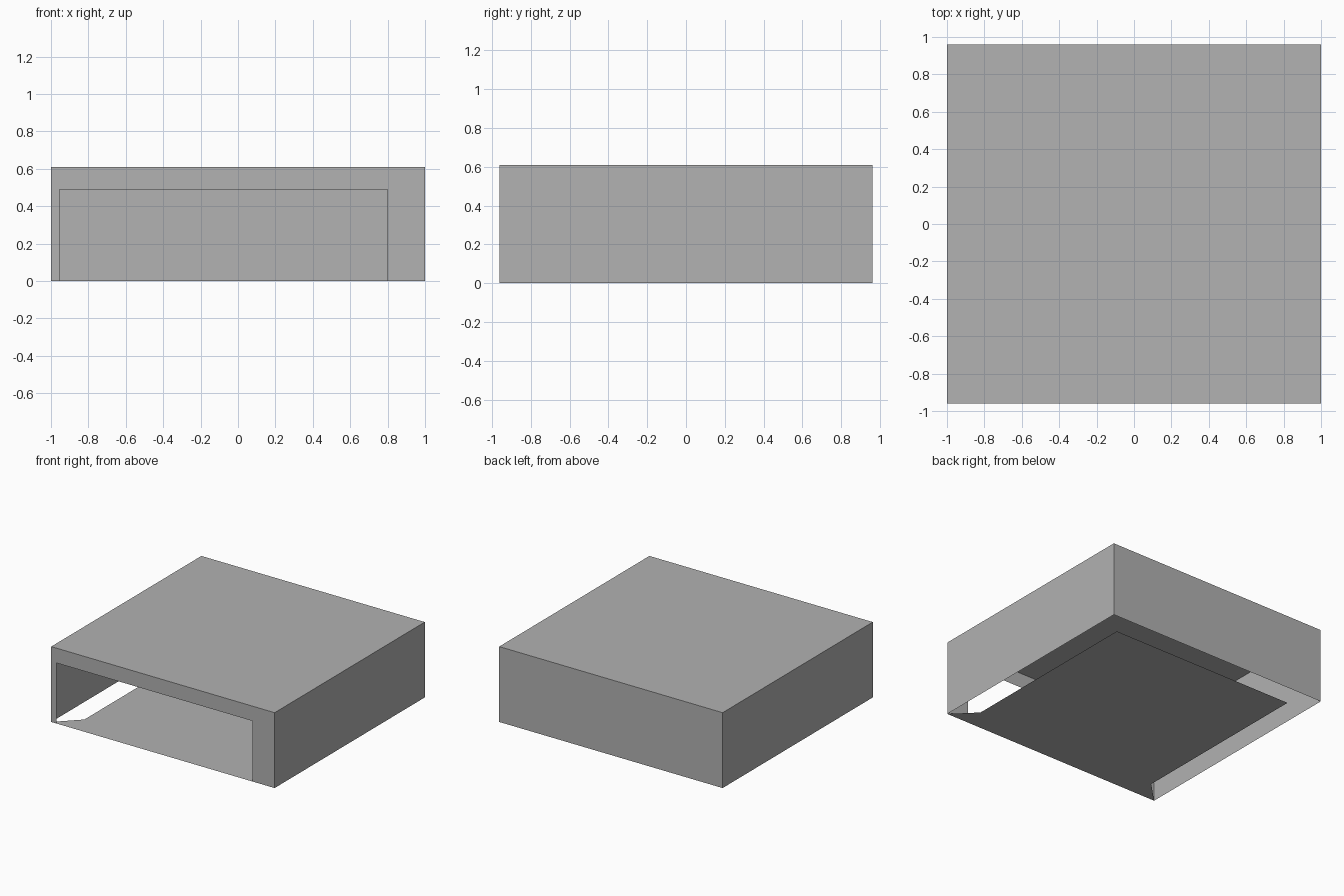
import bpy
import bmesh

cube = bpy.data.objects.get("Cube")
if cube:
    bpy.data.objects.remove(cube, do_unlink=True)

# Overall half sizes and height
W, D, H = 1.0, 0.96, 0.61
# Doorway in the front wall
DOOR_L, DOOR_R, DOOR_H = -0.955, 0.8, 0.49
# Gap between the floor and the walls
GAP = 0.175

grey = bpy.data.materials.new("plain_grey")
grey.use_nodes = True
colour = (0.445, 0.445, 0.445, 1.0)
grey.diffuse_color = colour
grey.node_tree.nodes["Principled BSDF"].inputs["Base Color"].default_value = colour


def sheet(name, points):
    """Make one thin flat panel from its outline."""
    bm = bmesh.new()
    bm.faces.new([bm.verts.new(p) for p in points])
    mesh = bpy.data.meshes.new(name)
    bm.to_mesh(mesh)
    bm.free()
    mesh.materials.append(grey)
    obj = bpy.data.objects.new(name, mesh)
    bpy.context.collection.objects.link(obj)
    return obj


# Roof
sheet("roof", [(-W, -D, H), (W, -D, H), (W, D, H), (-W, D, H)])

# Back wall
sheet("back_wall", [(W, D, 0), (-W, D, 0), (-W, D, H), (W, D, H)])

# Side walls
sheet("left_wall", [(W, -D, 0), (W, D, 0), (W, D, H), (W, -D, H)])
sheet("right_wall", [(-W, D, 0), (-W, -D, 0), (-W, -D, H), (-W, D, H)])

# Front wall with its doorway
door_frame = [(-W, 0), (DOOR_L, 0), (DOOR_L, DOOR_H), (DOOR_R, DOOR_H),
              (DOOR_R, 0), (W, 0), (W, H), (-W, H)]
sheet("front_wall", [(x, -D, z) for x, z in door_frame])

# Floor, inset from the walls and flared out to the front edge
fx, fy = W - GAP, D - GAP
floor_outline = [(-W, -D), (-fx, -fy), (-fx, fy), (fx, fy), (fx, -fy), (W, -D)]
sheet("floor", [(x, y, 0) for x, y in floor_outline])
